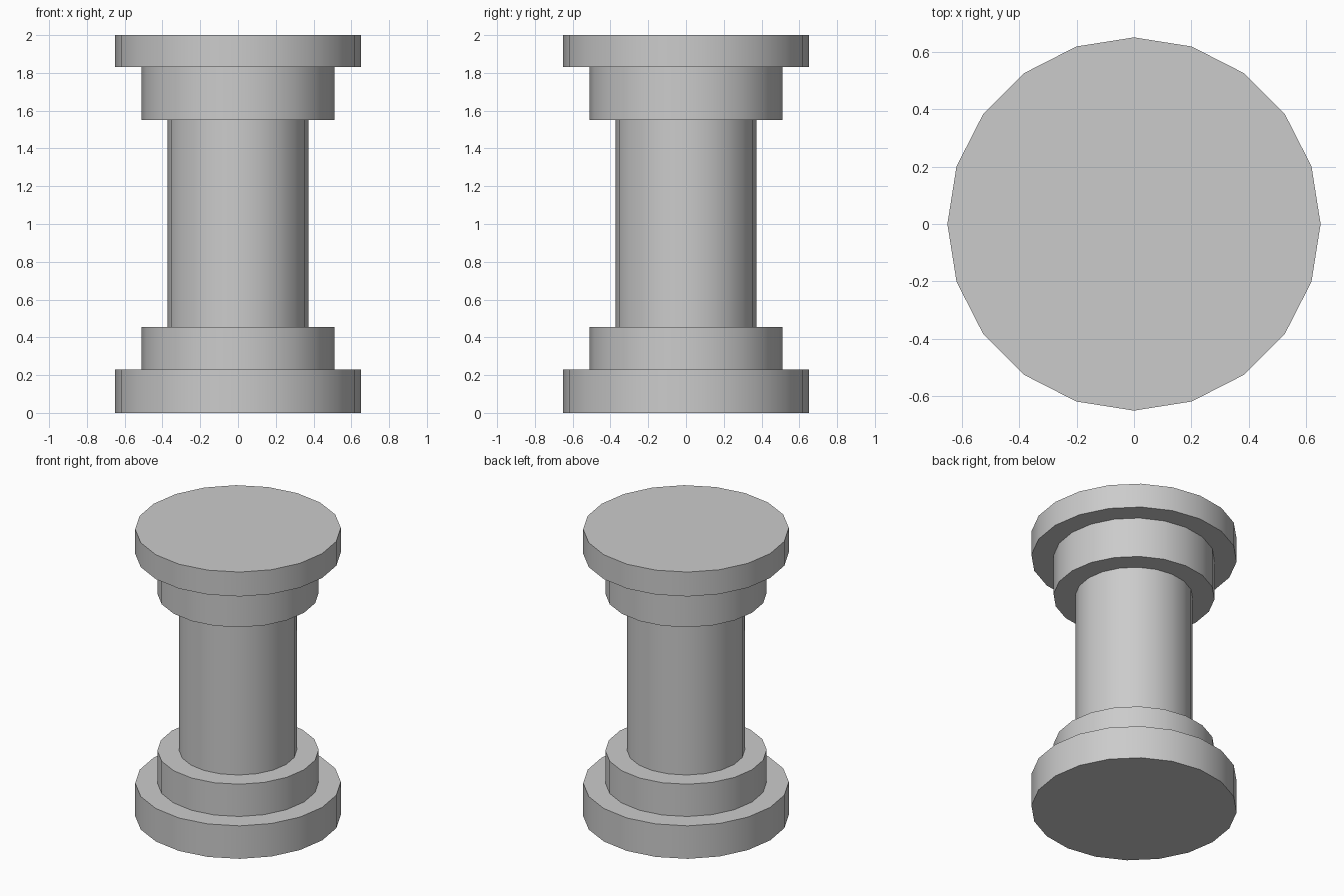
import bpy, bmesh, math

if "Cube" in bpy.data.objects:
    bpy.data.objects.remove(bpy.data.objects["Cube"])

SIDES = 20

# Stepped half-profile (radius, height): base plate, lower collar, shaft, upper collar, top plate
profile = [
    (0.65, 0.0), (0.65, 0.23),
    (0.51, 0.23), (0.51, 0.455),
    (0.372, 0.455), (0.372, 1.55),
    (0.51, 1.55), (0.51, 1.83),
    (0.65, 1.83), (0.65, 2.0),
]

# Turn the profile into rings, bridge them, and cap both ends
bm = bmesh.new()
rings = []
for r, z in profile:
    rings.append([bm.verts.new((r * math.cos(math.tau * i / SIDES),
                                r * math.sin(math.tau * i / SIDES), z))
                  for i in range(SIDES)])
for low, high in zip(rings, rings[1:]):
    for i in range(SIDES):
        j = (i + 1) % SIDES
        bm.faces.new((low[i], low[j], high[j], high[i]))
bm.faces.new(rings[0][::-1])
bm.faces.new(rings[-1])
bmesh.ops.recalc_face_normals(bm, faces=bm.faces)

mesh = bpy.data.meshes.new("pedestal_column")
bm.to_mesh(mesh)
bm.free()
column = bpy.data.objects.new("pedestal_column", mesh)
bpy.context.collection.objects.link(column)

# Smooth sides, crisp steps
bpy.context.view_layer.objects.active = column
column.select_set(True)
bpy.ops.object.shade_smooth_by_angle(angle=math.radians(30))
